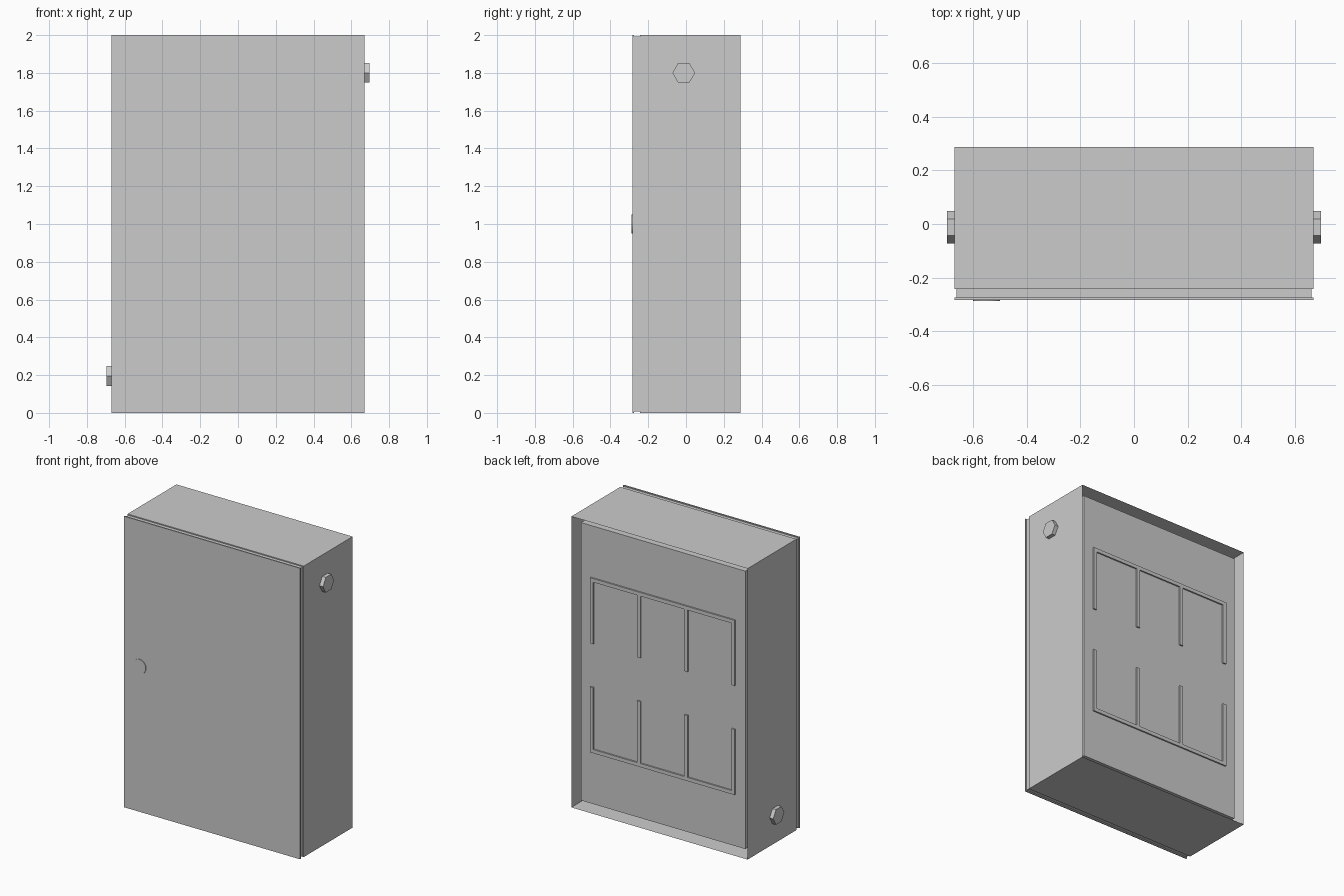
import bpy, bmesh, math
from mathutils import Matrix, Vector

cube = bpy.data.objects.get("Cube")
if cube:
    bpy.data.objects.remove(cube, do_unlink=True)

grey = bpy.data.materials.new("painted grey metal")
grey.use_nodes = True
grey.diffuse_color = (0.6, 0.6, 0.6, 1)
grey.node_tree.nodes["Principled BSDF"].inputs["Base Color"].default_value = (0.6, 0.6, 0.6, 1)


def finish(name, bm):
    bmesh.ops.recalc_face_normals(bm, faces=bm.faces)
    mesh = bpy.data.meshes.new(name)
    bm.to_mesh(mesh)
    bm.free()
    mesh.materials.append(grey)
    obj = bpy.data.objects.new(name, mesh)
    bpy.context.collection.objects.link(obj)
    return obj


def add_box(bm, low, high):
    low, high = Vector(low), Vector(high)
    size = Matrix.Diagonal((*(high - low), 1))
    bmesh.ops.create_cube(bm, size=1, matrix=Matrix.Translation((low + high) / 2) @ size)


def box(name, low, high):
    bm = bmesh.new()
    add_box(bm, low, high)
    return finish(name, bm)


def disc(name, sides, radius, depth, centre, turn):
    bm = bmesh.new()
    bmesh.ops.create_cone(bm, cap_ends=True, segments=sides, radius1=radius, radius2=radius,
                          depth=depth, matrix=Matrix.Translation(centre) @ turn)
    return finish(name, bm)


HALF, BACK = 0.67, 0.288

# Cabinet shell, hollowed from the back
bm = bmesh.new()
add_box(bm, (-HALF, -0.243, 0), (HALF, BACK, 2))
rear = [max(bm.faces, key=lambda f: f.calc_center_median().y)]
bmesh.ops.inset_region(bm, faces=rear, thickness=0.006)
bmesh.ops.translate(bm, verts=rear[0].verts, vec=(0, -0.25, 0))
finish("cabinet_shell", bm)

# Mounting block set inside the open back
box("mounting_plate", (-0.625, 0.03, 0.045), (0.625, 0.248, 1.955))

# Two comb-shaped rail sets on the mounting plate, mirrored about mid height
for name, side in (("upper_rails", 1), ("lower_rails", -1)):
    bm = bmesh.new()
    outer, inner, tip = (1 + side * d for d in (0.6, 0.575, 0.15))
    add_box(bm, (-0.55, 0.247, min(outer, inner)), (0.55, 0.258, max(outer, inner)))
    for i in range(4):
        x = -0.5375 + i * 1.075 / 3
        add_box(bm, (x - 0.0125, 0.247, min(inner, tip)), (x + 0.0125, 0.258, max(inner, tip)))
    finish(name, bm)

# Recessed door seal and door sheet
box("door_seal", (-0.663, -0.276, 0.007), (0.663, -0.243, 1.993))
box("door", (-HALF, -0.283, 0), (HALF, -0.275, 2))

# Round lock on the door
lock = disc("door_lock", 32, 0.05, 0.01, (-0.55, -0.283, 1), Matrix.Rotation(math.pi / 2, 4, "X"))
for p in lock.data.polygons:
    p.use_smooth = len(p.vertices) == 4
# Hexagonal side bolts, corners up and down
for name, side, z in (("left_bolt", 1, 1.8), ("right_bolt", -1, 0.195)):
    disc(name, 6, 0.06, 0.04, (side * 0.677, -0.012, z), Matrix.Rotation(math.pi / 2, 4, "Y"))
# Keep the round lock rim crisp
lock.data.set_sharp_from_angle(angle=math.radians(40))
